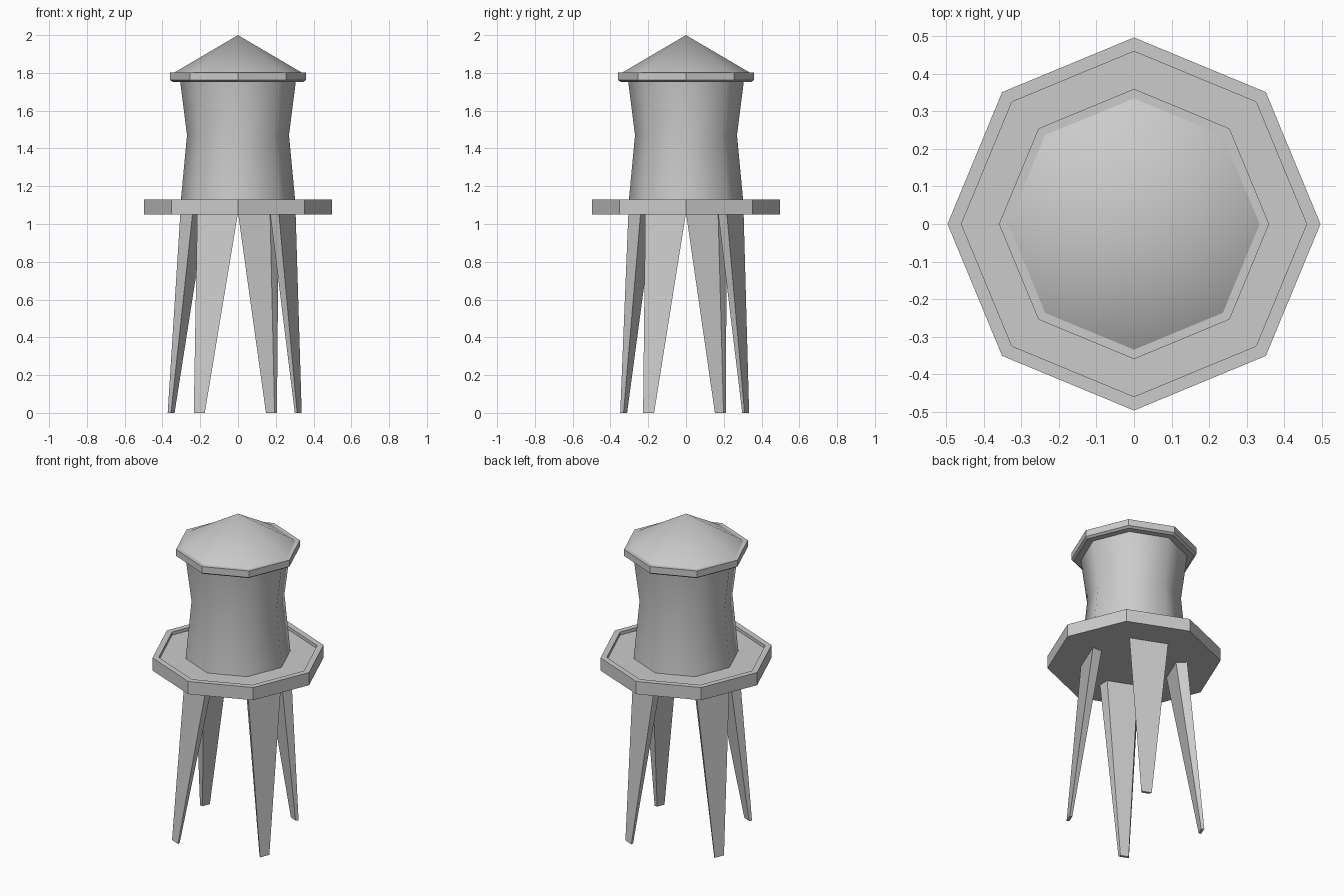
import bpy, bmesh
from math import sin, cos, pi, radians
from mathutils import Matrix, Vector

cube = bpy.data.objects.get("Cube")
if cube:
    bpy.data.objects.remove(cube, do_unlink=True)

grey = bpy.data.materials.new("plain grey")
grey.use_nodes = True
grey.diffuse_color = (0.6, 0.6, 0.6, 1)
grey.node_tree.nodes["Principled BSDF"].inputs["Base Color"].default_value = (0.6, 0.6, 0.6, 1)
SIDES = 8


def finish(name, bm, smooth=None):
    bmesh.ops.recalc_face_normals(bm, faces=bm.faces)
    mesh = bpy.data.meshes.new(name)
    bm.to_mesh(mesh)
    bm.free()
    mesh.materials.append(grey)
    obj = bpy.data.objects.new(name, mesh)
    bpy.context.collection.objects.link(obj)
    if smooth:
        bpy.ops.object.select_all(action="DESELECT")
        obj.select_set(True)
        bpy.context.view_layer.objects.active = obj
        bpy.ops.object.shade_smooth_by_angle(angle=radians(smooth))
    return obj


def lathe(name, profile, smooth=None):
    """Octagonal solid from (radius, height) points, bottom to top."""
    bm = bmesh.new()
    rings = []
    for r, z in profile:
        if r == 0:
            rings.append([bm.verts.new((0, 0, z))] * SIDES)
        else:
            rings.append([bm.verts.new((r * cos(2 * pi * i / SIDES), r * sin(2 * pi * i / SIDES), z))
                          for i in range(SIDES)])
    for low, high in zip(rings, rings[1:]):
        for i in range(SIDES):
            j = (i + 1) % SIDES
            corners = [low[i], low[j], high[j], high[i]]
            bm.faces.new(list(dict.fromkeys(corners)))
    for ring in (rings[0], rings[-1]):
        if ring[0] is not ring[1]:
            bm.faces.new(ring)
    return finish(name, bm, smooth)


# Platform with a raised lip
lathe("platform", [(0.497, 1.05), (0.497, 1.13), (0.46, 1.13), (0.46, 1.11)])

# Waisted tank
lathe("tank", [(0.305, 1.10), (0.27, 1.47), (0.308, 1.77)], 50)

# Roof rim and cone
lathe("roof_rim", [(0.345, 1.752), (0.36, 1.762), (0.36, 1.803)])
lathe("roof_cone", [(0.34, 1.80), (0, 2.0)], 50)

# Legs: each starts under every other side of the tank and tapers to a small foot
feet = {"front_leg": (-0.205, -0.33), "left_leg": (0.319, -0.198),
        "back_leg": (0.177, 0.316), "right_leg": (-0.354, 0.182)}
for k, (name, (fx, fy)) in enumerate(feet.items()):
    turn = Matrix.Rotation(k * pi / 2, 3, "Z")
    top = [turn @ Vector((-r * sin(a), -r * cos(a), 1.06))
           for r, a in ((0.305, 0), (0.305, pi / 4), (0.24, pi / 4), (0.24, 0))]
    mid = [(min(p[n] for p in top) + max(p[n] for p in top)) / 2 for n in (0, 1)]
    bm = bmesh.new()
    upper = [bm.verts.new(p) for p in top]
    lower = [bm.verts.new((fx + 0.27 * (p.x - mid[0]), fy + 0.27 * (p.y - mid[1]), 0)) for p in top]
    bm.faces.new(upper)
    bm.faces.new(lower)
    for i in range(4):
        j = (i + 1) % 4
        bm.faces.new((upper[i], upper[j], lower[j], lower[i]))
    finish(name, bm)
